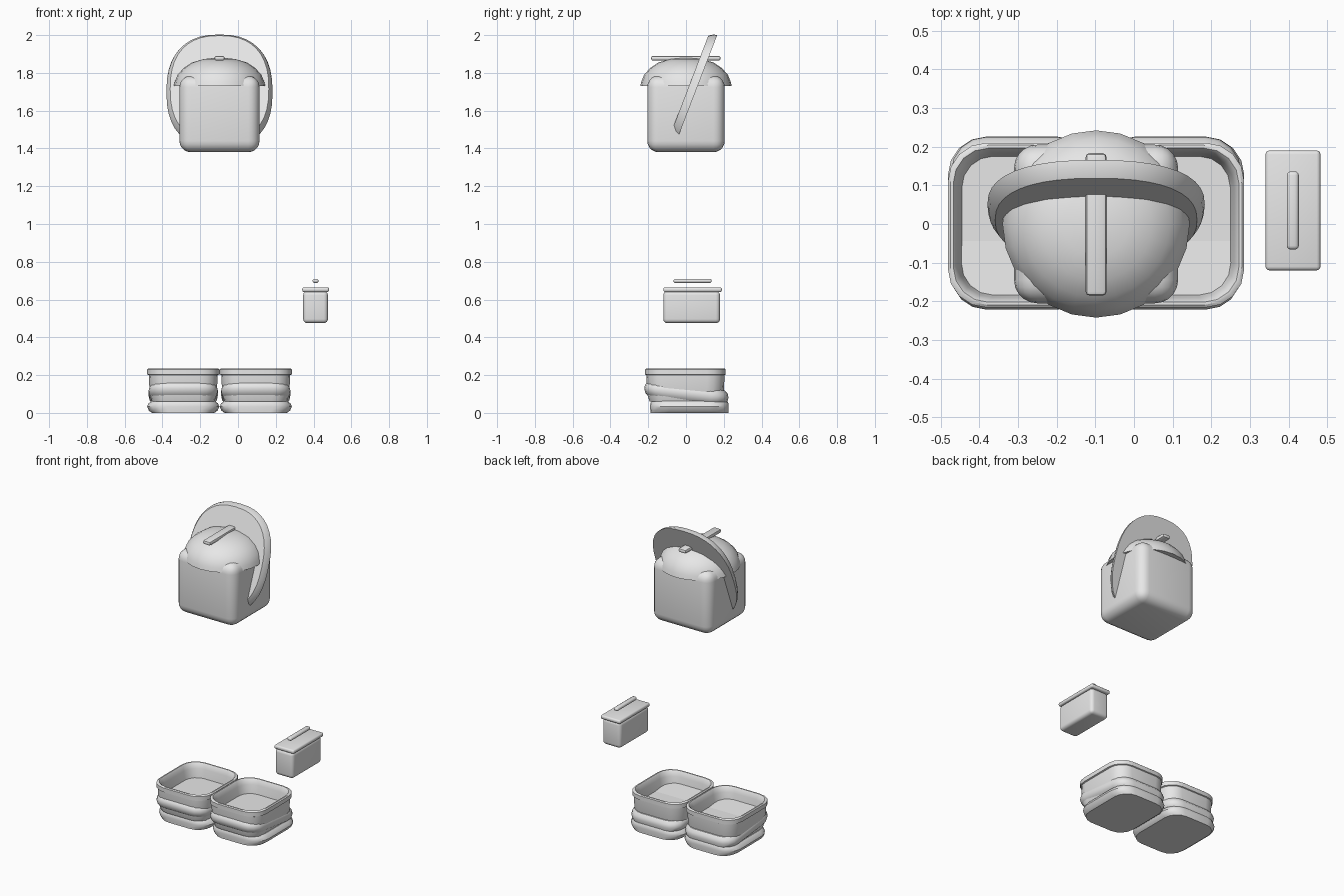
import bpy, bmesh, math
from mathutils import Vector

cube = bpy.data.objects.get("Cube")
if cube:
    bpy.data.objects.remove(cube)

grey = bpy.data.materials.new("light grey")
grey.use_nodes = True
grey.diffuse_color = (0.8, 0.8, 0.8, 1)
grey.node_tree.nodes["Principled BSDF"].inputs["Base Color"].default_value = (0.8, 0.8, 0.8, 1)


def finish(name, bm, angle=35):
    bmesh.ops.recalc_face_normals(bm, faces=bm.faces)
    mesh = bpy.data.meshes.new(name)
    bm.to_mesh(mesh)
    bm.free()
    ob = bpy.data.objects.new(name, mesh)
    bpy.context.collection.objects.link(ob)
    mesh.materials.append(grey)
    bpy.ops.object.select_all(action='DESELECT')
    bpy.context.view_layer.objects.active = ob
    ob.select_set(True)
    bpy.ops.object.shade_smooth_by_angle(angle=math.radians(angle))
    return ob


def loft(name, rings, angle=35):
    """Skin a stack of point rings and cap both ends."""
    bm = bmesh.new()
    loops = [[bm.verts.new(p) for p in ring] for ring in rings]
    n = len(loops[0])
    for a, b in zip(loops, loops[1:]):
        for i in range(n):
            j = (i + 1) % n
            bm.faces.new((a[i], a[j], b[j], b[i]))
    bm.faces.new(loops[0][::-1])
    bm.faces.new(loops[-1])
    return finish(name, bm, angle)


def rounded_ring(cx, cy, z, hx, hy, r, steps=4):
    pts = []
    for k, (sx, sy) in enumerate(((1, 1), (-1, 1), (-1, -1), (1, -1))):
        for s in range(steps + 1):
            a = (k + s / steps) * math.pi / 2
            pts.append(Vector((cx + sx * (hx - r) + r * math.cos(a),
                               cy + sy * (hy - r) + r * math.sin(a), z)))
    return pts


def box(name, lo, hi, bevel, segments=4):
    bm = bmesh.new()
    bmesh.ops.create_cube(bm, size=1)
    for v in bm.verts:
        v.co = [l + (c + 0.5) * (h - l) for c, l, h in zip(v.co, lo, hi)]
    bmesh.ops.bevel(bm, geom=bm.edges[:], offset=bevel, segments=segments,
                    profile=0.5, affect='EDGES')
    return finish(name, bm)


MID = -0.098

# Head with rounded corners
box("head", (MID - 0.212, -0.205, 1.38), (MID + 0.212, 0.205, 1.785), 0.06, 5)

# Cap dome, flaring slightly at its lower edge
profile = [(0.2, 1.735), (0.242, 1.73), (0.236, 1.755), (0.222, 1.79),
           (0.19, 1.825), (0.145, 1.855), (0.085, 1.873), (0.02, 1.88)]
loft("cap_dome", [[Vector((MID + r * math.cos(i * math.tau / 24),
                           r * math.sin(i * math.tau / 24), z)) for i in range(24)]
                  for r, z in profile], 50)

# Strip over the cap
box("cap_strip", (MID - 0.027, -0.185, 1.865), (MID + 0.027, 0.183, 1.89), 0.01, 2)

# Tilted oval brim standing through the head
tilt = math.radians(21)
up = Vector((0, math.sin(tilt), math.cos(tilt)))
out = Vector((0, math.cos(tilt), -math.sin(tilt)))
centre = Vector((MID, 0.05, 1.7))


def brim_ring(scale, depth):
    pts = []
    for i in range(40):
        a = i * math.tau / 40
        c, s = math.cos(a), math.sin(a)
        x = math.copysign(abs(c) ** 0.82, c) * (0.281 + scale)
        t = math.copysign(abs(s) ** 0.82, s) * (0.322 + scale)
        pts.append(centre + Vector((x, 0, 0)) + up * t + out * depth)
    return pts


loft("cap_brim", [brim_ring(-0.035, -0.043), brim_ring(-0.02, -0.043),
                  brim_ring(-0.005, -0.02), brim_ring(0, 0)])

# Pair of shoes, each an open tray on a tilted band and a sole
for side, label in ((-1, "right"), (1, "left")):
    cx = MID + side * 0.192

    def stack(name, cy, sections, lean=0):
        rings = []
        for z, hx, hy, r in sections:
            ring = rounded_ring(cx, cy, z, hx, hy, r)
            for p in ring:
                p.z += lean * (p.y - cy)
            rings.append(ring)
        loft(label + "_" + name, rings)

    stack("shoe_sole", 0.018, [(0, 0.165, 0.207, 0.09), (0.012, 0.182, 0.207, 0.1),
                               (0.033, 0.191, 0.208, 0.1), (0.05, 0.184, 0.207, 0.1),
                               (0.062, 0.17, 0.2, 0.09)])
    stack("shoe_band", 0.002, [(0.066, 0.165, 0.2, 0.08), (0.08, 0.178, 0.217, 0.09),
                               (0.105, 0.183, 0.223, 0.09), (0.125, 0.178, 0.219, 0.09),
                               (0.14, 0.165, 0.205, 0.08)], -0.11)
    stack("shoe_upper", -0.003, [(0.06, 0.165, 0.19, 0.08), (0.1, 0.178, 0.203, 0.09),
                                 (0.2, 0.182, 0.207, 0.09), (0.203, 0.191, 0.213, 0.1),
                                 (0.23, 0.191, 0.213, 0.1), (0.235, 0.185, 0.207, 0.1),
                                 (0.235, 0.177, 0.199, 0.09), (0.228, 0.172, 0.194, 0.09),
                                 (0.2, 0.165, 0.187, 0.09), (0.145, 0.155, 0.178, 0.08)])

# Carried case with floating handle
box("case_body", (0.345, -0.12, 0.475), (0.476, 0.18, 0.645), 0.022, 4)
box("case_lid", (0.34, -0.12, 0.64), (0.482, 0.19, 0.665), 0.01, 3)
box("case_handle", (0.395, -0.066, 0.688), (0.426, 0.136, 0.71), 0.01, 3)
